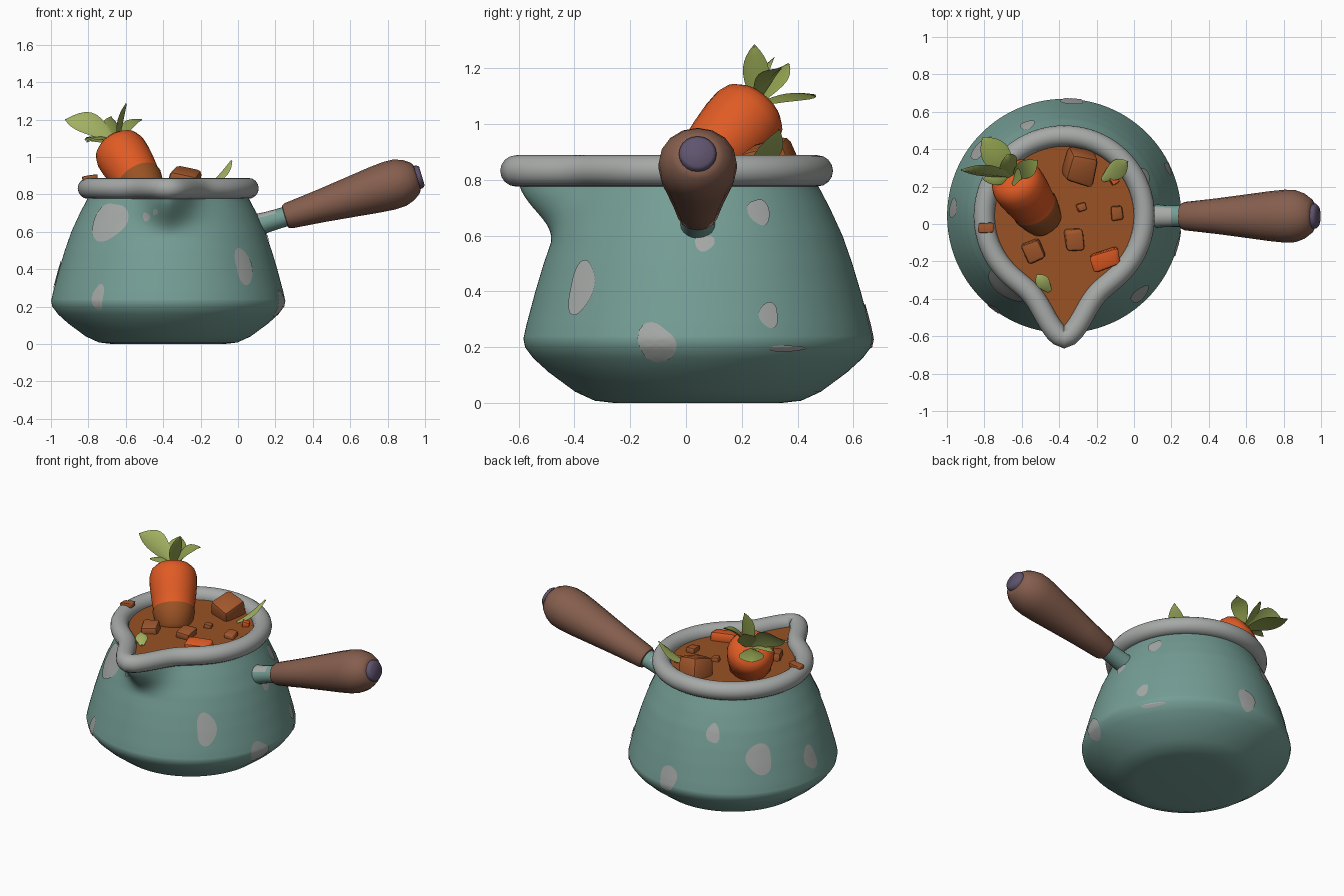
import bpy, bmesh, math, random
from mathutils import Vector, Euler

if "Cube" in bpy.data.objects:
    bpy.data.objects.remove(bpy.data.objects["Cube"])

random.seed(4)
CX, CY = -0.373, 0.043          # pot axis
Z = Vector((0, 0, 1))


def material(name, rgb):
    m = bpy.data.materials.new(name)
    m.diffuse_color = (*rgb, 1)
    m.use_nodes = True
    m.node_tree.nodes["Principled BSDF"].inputs["Base Color"].default_value = m.diffuse_color
    return m


TEAL = material("teal enamel", (0.175, 0.34, 0.30))
GREY = material("grey enamel", (0.38, 0.40, 0.385))
BROWN = material("brown handle", (0.235, 0.112, 0.075))
PURPLE = material("purple cap", (0.115, 0.088, 0.155))
SOUP = material("soup brown", (0.32, 0.085, 0.018))
CHUNK = material("chunk brown", (0.36, 0.095, 0.025))
ORANGE = material("carrot orange", (0.75, 0.105, 0.018))
GREEN = material("leaf green", (0.27, 0.34, 0.075))
LIGHT = material("light leaf green", (0.36, 0.44, 0.12))


def finish(name, me, mats, angle=50):
    for m in mats:
        me.materials.append(m)
    me.shade_smooth()
    me.set_sharp_from_angle(angle=math.radians(angle))
    ob = bpy.data.objects.new(name, me)
    bpy.context.collection.objects.link(ob)
    return ob


def loft(name, rings, mats, loop=False, cap0=False, cap1=False, angle=50):
    """Skin a list of closed rings with quads."""
    n, k = len(rings[0]), len(rings)
    verts = [p for r in rings for p in r]
    faces = []
    for i in range(k if loop else k - 1):
        a, b = i * n, (i + 1) % k * n
        for j in range(n):
            h = (j + 1) % n
            faces.append((a + j, a + h, b + h, b + j))
    if cap0:
        faces.append(tuple(reversed(range(n))))
    if cap1:
        faces.append(tuple(range((k - 1) * n, k * n)))
    me = bpy.data.meshes.new(name)
    me.from_pydata(verts, [], faces)
    return finish(name, me, mats, angle)


def lathe(name, base, axis, profile, mats, sides=20, wide=1.0, angle=50):
    """Turn (distance, radius) points about a tilted axis."""
    base, u = Vector(base), Vector(axis).normalized()
    v = Z.cross(u).normalized()
    w = u.cross(v)
    rings = []
    for t, r in profile:
        rings.append([base + u * t + v * (r * wide * math.cos(a)) + w * (r * math.sin(a))
                      for a in (2 * math.pi * j / sides for j in range(sides))])
    return loft(name, rings, mats, cap0=True, cap1=True, angle=angle)


# Pot surface: round profile plus a pouring spout towards -y
PROFILE = [(0, .30), (.008, .37), (.04, .44), (.11, .535), (.16, .59), (.2, .62), (.23, .626),
           (.28, .615), (.4, .583), (.5, .553), (.6, .518), (.7, .472), (.78, .43), (.83, .42)]


def spout(th):
    d = abs((math.degrees(th) + 90 + 180) % 360 - 180)
    return 0.225 * math.exp(-(d / 14) ** 1.6)


def radius(th, z):
    for (z0, r0), (z1, r1) in zip(PROFILE, PROFILE[1:]):
        if z <= z1:
            break
    r = r0 + (r1 - r0) * (z - z0) / (z1 - z0)
    s = min(max((z - 0.57) / 0.25, 0), 1)
    return r + spout(th) * s * s * (3 - 2 * s)


def polar(th, r, z):
    return Vector((CX + r * math.cos(th), CY + r * math.sin(th), z))


N = 160
ANG = [2 * math.pi * j / N for j in range(N)]
levels = sorted({p[0] for p in PROFILE} | {round(.24 + .02 * i, 2) for i in range(30)})
loft("pot_body", [[polar(t, radius(t, z), z) for t in ANG] for z in levels], [TEAL], cap0=True)

# Thick rolled rim following the spout
rim = []
for t in ANG:
    c = polar(t, 0.428 + spout(t), 0.832)
    e = 0.002
    tan = polar(t + e, 0.428 + spout(t + e), 0) - polar(t - e, 0.428 + spout(t - e), 0)
    out = tan.cross(Z).normalized()
    rim.append([c + out * (.056 * math.cos(a)) - Z * (.056 * math.sin(a))
                for a in (2 * math.pi * k / 16 for k in range(16))])
loft("rim", rim, [GREY], loop=True, angle=180)

# Soup surface
loft("soup", [[polar(t, (0.42 + spout(t)) * f, 0.83) for t in ANG] for f in (1, .6, .2, .01)],
     [SOUP], cap1=True)

# Enamel spots: (azimuth, height, width, tallness)
SPOTS = [(-130, .655, .22, .22), (-103, .68, .04, .05), (-97, .705, .03, .035), (-127, .25, .08, .13),
         (-46, .415, .13, .18), (-14, .215, .14, .14), (2.5, .575, .065, .065), (27, .685, .08, .1),
         (24.6, .315, .08, .085), (31, .195, .17, .02), (112, .59, .075, .12), (141, .44, .17, .17),
         (86, .28, .13, .15), (176, .37, .11, .14)]
for i, (az, z, w, h) in enumerate(SPOTS):
    p, q = random.uniform(0, 6), random.uniform(0, 6)
    rings = []
    for f in (1, .8, .6, .4, .2, .02):
        ring = []
        for j in range(28):
            a = 2 * math.pi * j / 28
            k = f * (1 + .09 * math.sin(2 * a + p) + .08 * math.sin(3 * a + q)) / 2
            zz = z + h * k * math.sin(a)
            th = math.radians(az) + w * k * math.cos(a) / radius(math.radians(az), z)
            ring.append(polar(th, radius(th, zz) + .005, zz))
        rings.append(ring)
    loft(f"spot_{i}", rings, [GREY], cap1=True)

# Handle: enamel socket, wooden grip, end cap
HB, HU = (0.25, 0.042, 0.68), (0.958, 0, 0.285)
socket = lathe("handle_socket", HB, HU, [(-.22, .065), (-.1, .055), (-.04, .053), (.03, .053)],
               [TEAL, GREY], wide=1.08)
for f in socket.data.polygons:
    if f.normal.z > 0.55 and f.center.x < 0.2:
        f.material_index = 1
lathe("handle_grip", HB, HU, [(0, .05), (.003, .062), (.02, .07), (.2, .088), (.36, .107), (.5, .124),
      (.58, .131), (.64, .129), (.69, .112), (.725, .088), (.738, .07)], [BROWN], sides=16, wide=1.08)
lathe("handle_cap", HB, HU, [(.72, .064), (.752, .064), (.765, .052)], [PURPLE], wide=1.05)

# Carrot leaning in the soup, its lower end coated
CROWN, DOWN = Vector((-.66, .265, 1.075)), Vector((.16, -.22, -.25))
carrot = lathe("carrot", CROWN, DOWN, [(-.005, .02), (0, .06), (.012, .1), (.04, .13), (.08, .142),
               (.14, .142), (.22, .134), (.29, .124), (.31, .128), (.42, .1), (.46, .04)],
               [ORANGE, SOUP], sides=24)
for f in carrot.data.polygons:
    if (f.center - CROWN).dot(DOWN.normalized()) > 0.295:
        f.material_index = 1


def leaf(name, base, tip, width, side, mat=GREEN, bend=.03):
    """Pointed leaf blade with a slight fold."""
    base, tip = Vector(base), Vector(tip)
    u = (tip - base).normalized()
    s = Vector(side)
    s = (s - u * s.dot(u)).normalized()
    n = u.cross(s)
    rings = []
    for i in range(11):
        t = i / 10
        w = width / 2 * (math.sin(math.pi * t ** 1.25) ** .9 if 0 < t < 1 else 0) + .012 * (1 - t) + .001
        p = base.lerp(tip, t) + Z * bend * math.sin(math.pi * t)
        c = n * w * .25
        rings.append([p + s * w + c, p + n * .004, p - s * w + c, p - n * .006])
    loft(name, rings, [mat], cap0=True, cap1=True, angle=70)


ROOT = CROWN + Vector((.015, -.015, -.01))
leaf("carrot_leaf_left", ROOT, (-.925, .29, 1.2), .12, (.1, .5, 1), LIGHT, .05)
leaf("carrot_leaf_back", ROOT, (-.81, .465, 1.1), .14, (1, .8, 0), GREEN, .02)
leaf("carrot_leaf_top", ROOT, (-.6, .245, 1.285), .085, (.3, 1, 0), GREEN, 0)
leaf("carrot_leaf_right", ROOT, (-.515, .34, 1.2), .09, (-.4, .8, .3), GREEN, .03)
leaf("carrot_leaf_mid", ROOT, (-.68, .37, 1.215), .1, (.6, .6, 0), GREEN, .02)
leaf("carrot_leaf_small", ROOT, (-.81, .24, 1.08), .06, (.2, 1, 0), GREEN, .03)
leaf("soup_leaf_right", (-.17, .235, .835), (-.033, .335, .98), .09, (.7, -.7, .3), LIGHT, -.01)
leaf("soup_leaf_front", (-.45, -.36, .835), (-.52, -.27, .87), .06, (1, .6, 0), LIGHT, .01)


def chunk(name, loc, size, rot, mat):
    """Irregular softened lump."""
    bm = bmesh.new()
    bmesh.ops.create_cube(bm, size=1)
    for v in bm.verts:
        v.co *= random.uniform(.85, 1.1)
    bmesh.ops.bevel(bm, geom=bm.edges[:], offset=.16, segments=2, affect='EDGES', profile=.5)
    m = Euler(rot).to_matrix()
    for v in bm.verts:
        v.co = m @ (v.co * Vector(size)) + Vector(loc)
    me = bpy.data.meshes.new(name)
    bm.to_mesh(me)
    bm.free()
    finish(name, me, [mat], 40)


# Vegetable and meat pieces floating in the soup, and drips on the rim
chunk("large_chunk", (-.29, .31, .865), (.16, .17, .15), (.3, .25, -.2), CHUNK)
chunk("chunk_a", (-.535, -.145, .84), (.1, .11, .07), (.1, -.1, .4), CHUNK)
chunk("chunk_b", (-.32, -.085, .84), (.1, .12, .07), (.1, .1, .1), CHUNK)
chunk("chunk_c", (-.28, .09, .835), (.05, .045, .04), (0, .2, .3), CHUNK)
chunk("chunk_d", (-.09, .06, .835), (.065, .08, .05), (.1, 0, .1), CHUNK)
chunk("rim_crumb", (-.79, -.02, .885), (.085, .055, .035), (0, -.15, 0), CHUNK)
chunk("carrot_slice", (-.15, -.19, .845), (.15, .09, .06), (.15, 0, .3), ORANGE)
chunk("carrot_bit", (-.105, .235, .84), (.045, .045, .04), (0, .2, .5), ORANGE)
